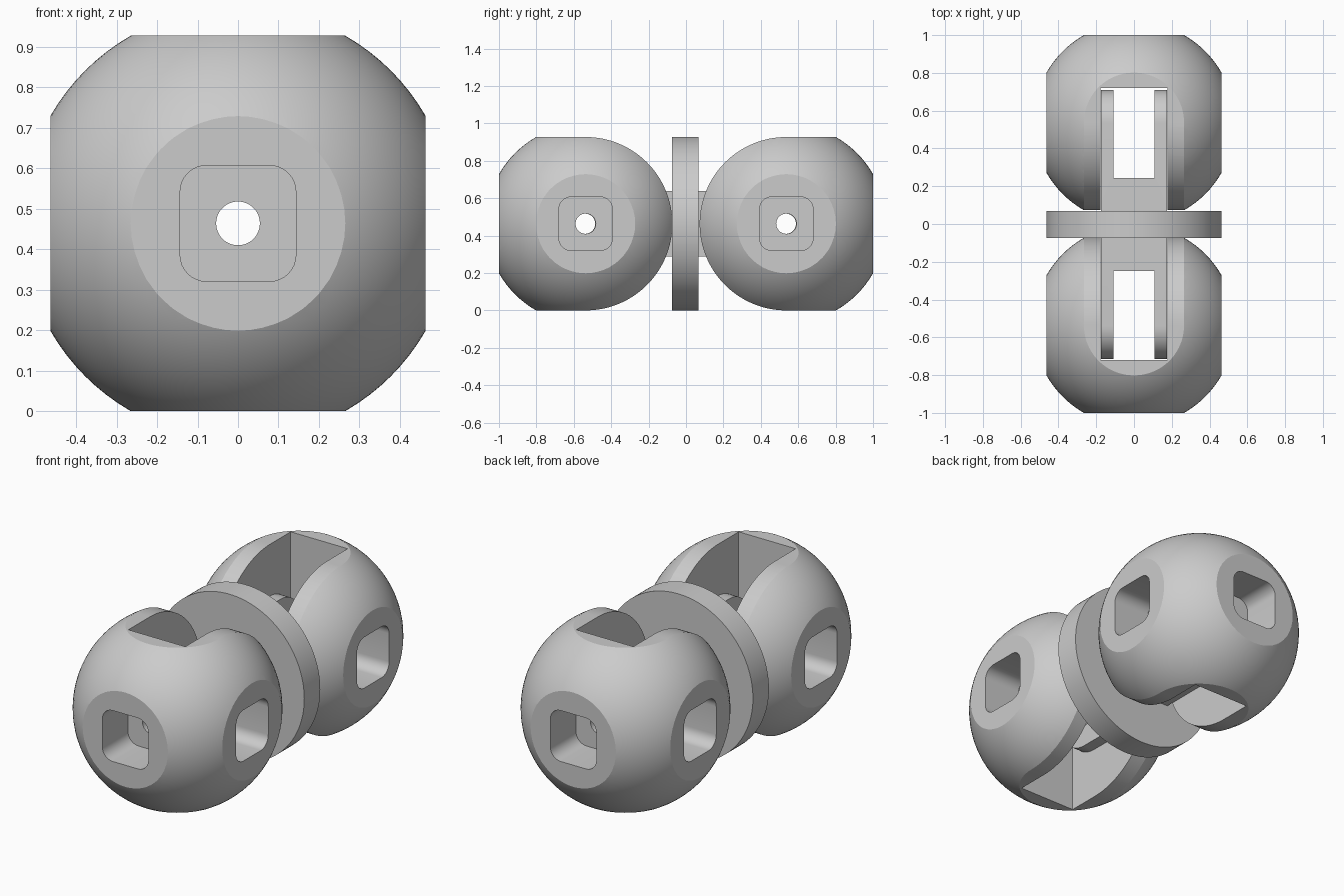
import bpy, bmesh, math

if "Cube" in bpy.data.objects:
    bpy.data.objects.remove(bpy.data.objects["Cube"])

R = 0.4635          # half width across the flats, also height of the centre line
SPHERE = 0.534      # full ball radius
CY = 0.5365         # ball centre distance along y


def arc(cx, cy, r, a0, a1, n):
    return [(cx + r * math.cos(math.radians(a0 + (a1 - a0) * i / n)),
             cy + r * math.sin(math.radians(a0 + (a1 - a0) * i / n))) for i in range(n + 1)]


def circle(cx, cy, r, n=48):
    return arc(cx, cy, r, 0, 360, n)[:-1]


def rect(x0, x1, y0, y1):
    return [(x0, y0), (x1, y0), (x1, y1), (x0, y1)]


def rounded_square(cx, cy, h, r):
    pts = []
    for sx, sy, a in ((1, 1, 0), (-1, 1, 90), (-1, -1, 180), (1, -1, 270)):
        pts += arc(cx + sx * (h - r), cy + sy * (h - r), r, a, a + 90, 8)
    return pts


def new_object(name, bm):
    bmesh.ops.recalc_face_normals(bm, faces=bm.faces)
    me = bpy.data.meshes.new(name)
    bm.to_mesh(me)
    bm.free()
    ob = bpy.data.objects.new(name, me)
    bpy.context.collection.objects.link(ob)
    return ob


def prism(name, pts, axis, lo, hi):
    """Extrude a 2D outline along the given axis."""
    place = {'x': lambda a, b, h: (h, a, b),
             'y': lambda a, b, h: (a, h, b),
             'z': lambda a, b, h: (a, b, h)}[axis]
    bm = bmesh.new()
    low = [bm.verts.new(place(a, b, lo)) for a, b in pts]
    top = [bm.verts.new(place(a, b, hi)) for a, b in pts]
    bm.faces.new(low)
    bm.faces.new(top)
    n = len(pts)
    for i in range(n):
        j = (i + 1) % n
        bm.faces.new((low[i], low[j], top[j], top[i]))
    return new_object(name, bm)


def combine(ob, tool, op='DIFFERENCE'):
    mod = ob.modifiers.new("cut", 'BOOLEAN')
    mod.operation, mod.object, mod.solver = op, tool, 'EXACT'
    bpy.context.view_layer.objects.active = ob
    bpy.ops.object.modifier_apply(modifier=mod.name)
    bpy.data.objects.remove(tool)


def smooth(ob):
    bpy.ops.object.select_all(action='DESELECT')
    ob.select_set(True)
    bpy.context.view_layer.objects.active = ob
    bpy.ops.object.shade_smooth_by_angle(angle=math.radians(20))


# Back ball: sphere trimmed by flats, with a rolled inner side
bm = bmesh.new()
bmesh.ops.create_uvsphere(bm, u_segments=96, v_segments=48, radius=SPHERE)
bmesh.ops.translate(bm, verts=bm.verts, vec=(0, CY, R))
ball = new_object("back_ball", bm)
envelope = arc(CY, R, R, 90, 270, 64) + [(1.0, 0.0), (1.0, 2 * R)]
combine(ball, prism("envelope", envelope, 'x', -R, R), 'INTERSECT')

# Slot for the fork, open to the top, bottom and inner side
combine(ball, prism("slot", rect(-0.177, 0.177, -0.1, 0.72), 'z', -0.2, 1.2))

# Rounded square pockets on both sides and the outer end
combine(ball, prism("pocket", rounded_square(CY, R, 0.143, 0.065), 'x', 0.235, 0.7))
combine(ball, prism("pocket", rounded_square(CY, R, 0.143, 0.065), 'x', -0.7, -0.235))
combine(ball, prism("pocket", rounded_square(0, R, 0.143, 0.065), 'y', 0.772, 1.2))

# Bolt holes through the pocket floors
combine(ball, prism("bolt_hole", circle(CY, R, 0.054), 'x', -0.6, 0.6))
combine(ball, prism("bolt_hole", circle(0, R, 0.054), 'y', 0.6, 1.1))
smooth(ball)

# Front ball: the same part turned around
front = bpy.data.objects.new("front_ball", ball.data)
front.rotation_euler = (0, 0, math.pi)
bpy.context.collection.objects.link(front)

# Double fork link with a round plate in the middle
outline = arc(CY, R, 0.175, -90, 90, 32) + arc(-CY, R, 0.175, 90, 270, 32)
link = prism("fork_link", outline, 'x', -0.175, 0.175)
combine(link, prism("plate", circle(0, R, R, 128), 'y', -0.071, 0.071), 'UNION')
for s in (1, -1):
    y0, y1 = sorted((s * 0.247, s * 1.0))
    combine(link, prism("fork_gap", rect(-0.108, 0.108, y0, y1), 'z', -0.2, 1.2))
    combine(link, prism("pin_hole", circle(s * CY, R, 0.054), 'x', -0.6, 0.6))
combine(link, prism("centre_hole", circle(0, R, 0.054), 'y', -0.6, 0.6))
link.location.y = -0.003
smooth(link)
